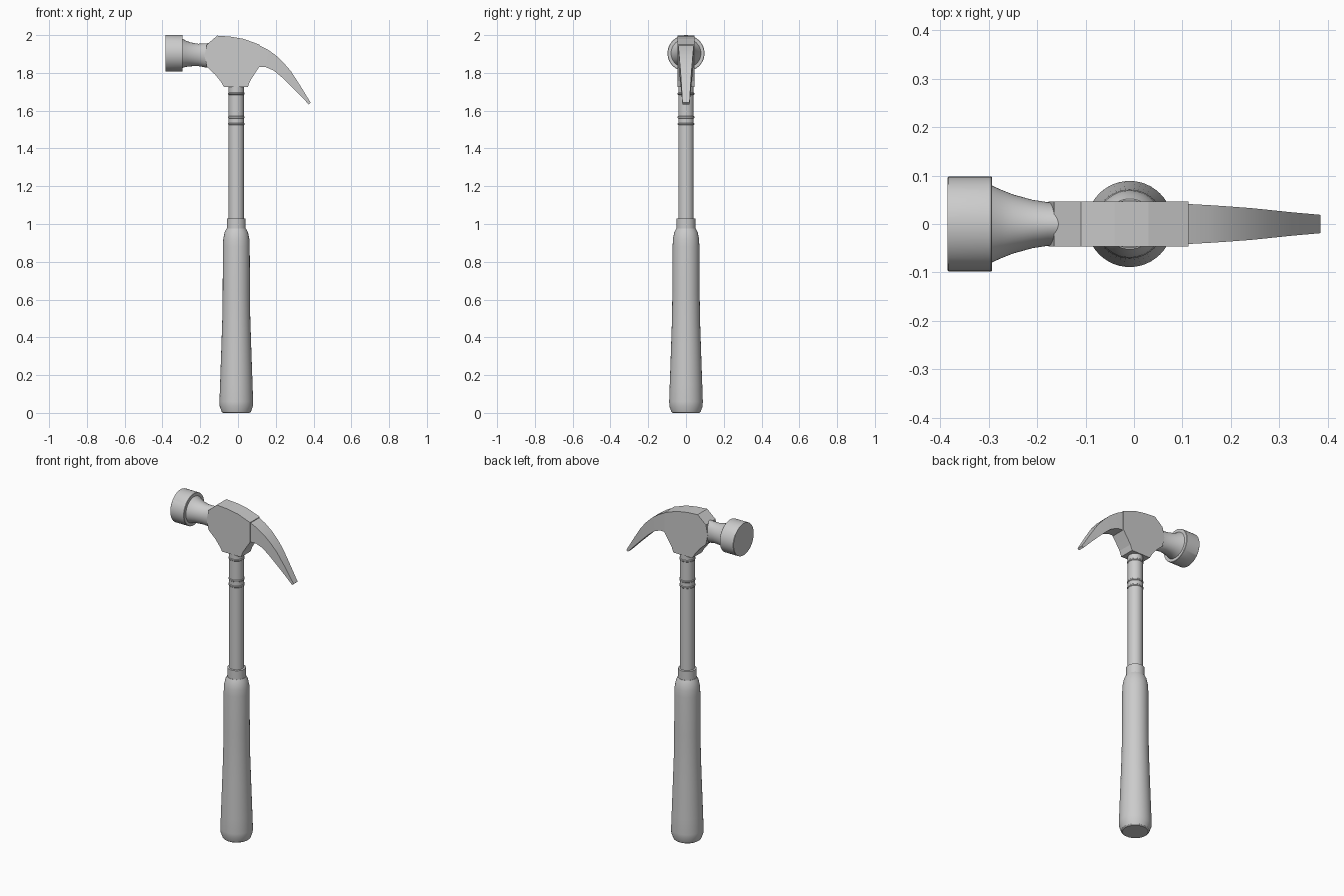
import bpy, bmesh
from math import cos, sin, pi

AXIS_X = -0.009   # handle axis
N = 48


def make(name, rings, smooth=True):
    """Skin a list of equal-length point rings and cap both ends."""
    bm = bmesh.new()
    loops = [[bm.verts.new(p) for p in ring] for ring in rings]
    for a, b in zip(loops, loops[1:]):
        for i in range(len(a)):
            j = (i + 1) % len(a)
            bm.faces.new((a[i], a[j], b[j], b[i]))
    bm.faces.new(loops[0][::-1])
    bm.faces.new(loops[-1])
    bmesh.ops.recalc_face_normals(bm, faces=bm.faces)
    mesh = bpy.data.meshes.new(name)
    bm.to_mesh(mesh)
    bm.free()
    ob = bpy.data.objects.new(name, mesh)
    bpy.context.collection.objects.link(ob)
    if smooth:
        bpy.ops.object.select_all(action='DESELECT')
        ob.select_set(True)
        bpy.context.view_layer.objects.active = ob
        bpy.ops.object.shade_smooth_by_angle(angle=0.5)
    return ob


def lathe(name, profile):
    """Turn (radius, z) pairs around the handle axis."""
    return make(name, [[(AXIS_X + r * cos(2 * pi * i / N), r * sin(2 * pi * i / N), z)
                        for i in range(N)] for r, z in profile])


def loft_x(name, stations):
    """Ellipses along x: (x, half width y, half height z, centre z)."""
    return make(name, [[(x, ry * cos(2 * pi * i / N), cz + rz * sin(2 * pi * i / N))
                        for i in range(N)] for x, ry, rz, cz in stations])


# Handle
lathe("grip", [(0.07, 0), (0.077, 0.005), (0.088, 0.035), (0.089, 0.06), (0.086, 0.15),
               (0.079, 0.35), (0.074, 0.5), (0.072, 0.65), (0.071, 0.88), (0.069, 0.92),
               (0.062, 0.955), (0.052, 0.975)])
lathe("collar", [(0.05, 0.96), (0.05, 1.028), (0.045, 1.03)])
shaft = [(0.041, 1.02)]
for z in (1.53, 1.565, 1.69):   # shallow rings on the shaft
    shaft += [(0.041, z - 0.006), (0.044, z - 0.003), (0.044, z + 0.003), (0.041, z + 0.006)]
lathe("shaft", shaft + [(0.041, 1.74)])

# Head body: flat side profile extruded across y
body = [(-0.165, 1.95), (-0.11, 1.997), (-0.04, 1.992), (0.03, 1.98), (0.113, 1.95),
        (0.113, 1.832), (0.085, 1.79), (0.064, 1.757), (0.052, 1.725), (-0.074, 1.725),
        (-0.09, 1.752), (-0.12, 1.79), (-0.165, 1.832), (-0.177, 1.89)]
make("head_body", [[(x, y, z) for x, z in body] for y in (-0.046, 0.046)], smooth=False)

# Claw: tapering curved wedge (top x, top z, bottom x, bottom z, half width)
claw = [(0.10, 1.952, 0.10, 1.832, 0.042), (0.155, 1.925, 0.148, 1.83, 0.039),
        (0.20, 1.893, 0.19, 1.812, 0.036), (0.24, 1.855, 0.232, 1.777, 0.033),
        (0.28, 1.809, 0.275, 1.735, 0.029), (0.328, 1.735, 0.32, 1.69, 0.024),
        (0.385, 1.642, 0.375, 1.633, 0.019)]
make("claw", [[(tx, -w, tz), (tx, w, tz), (bx, w, bz), (bx, -w, bz)]
              for tx, tz, bx, bz, w in claw])

# Neck and striking face
loft_x("neck", [(-0.15, 0.044, 0.066, 1.892), (-0.178, 0.045, 0.063, 1.893),
                (-0.21, 0.05, 0.059, 1.895), (-0.25, 0.061, 0.063, 1.898),
                (-0.275, 0.071, 0.069, 1.901), (-0.295, 0.08, 0.078, 1.904)])
loft_x("striking_face", [(-0.385, 0.096, 0.096, 1.904), (-0.383, 0.098, 0.096, 1.904),
                         (-0.295, 0.098, 0.096, 1.904), (-0.293, 0.096, 0.094, 1.904)])
